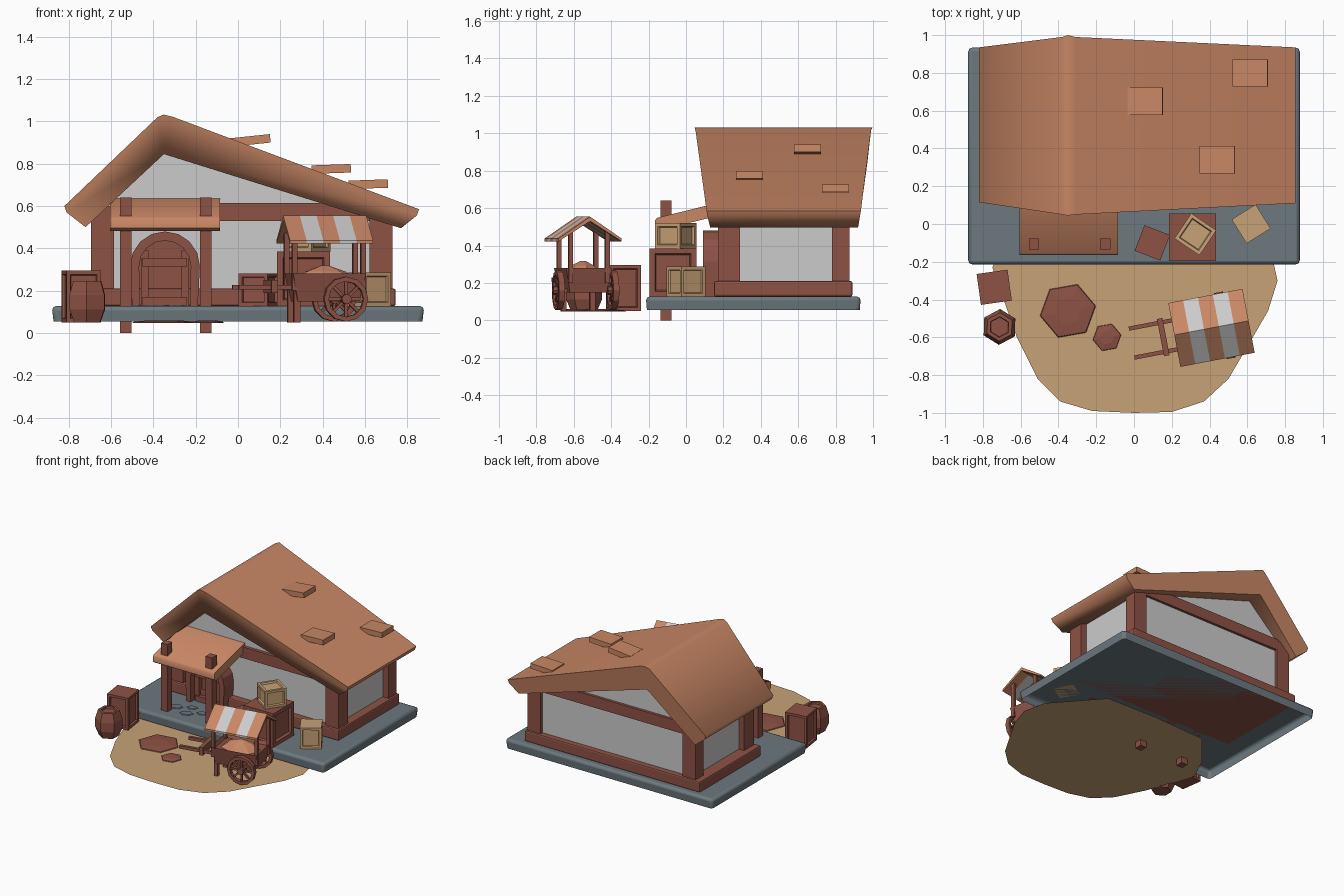
import bpy, bmesh
from math import pi, sin, cos, radians
from mathutils import Matrix, Vector

if "Cube" in bpy.data.objects:
    bpy.data.objects.remove(bpy.data.objects["Cube"])


def mat(name, rgb):
    m = bpy.data.materials.new(name)
    m.diffuse_color = (*rgb, 1)
    m.use_nodes = True
    m.node_tree.nodes["Principled BSDF"].inputs["Base Color"].default_value = m.diffuse_color
    return m


WOOD = mat("wood", (0.27, 0.085, 0.06))
ROOF = mat("roof_clay", (0.58, 0.24, 0.13))
SAND = mat("sand", (0.58, 0.36, 0.18))
STONE = mat("stone", (0.15, 0.19, 0.21))
ID = Matrix.Identity(4)


def finish(name, bm, material=None, m=ID, bevel=0, smooth=None, normals=True):
    if normals:
        bmesh.ops.recalc_face_normals(bm, faces=bm.faces)
    me = bpy.data.meshes.new(name)
    bm.to_mesh(me)
    bm.free()
    ob = bpy.data.objects.new(name, me)
    bpy.context.collection.objects.link(ob)
    ob.matrix_world = m
    if material:
        me.materials.append(material)
    if bevel:
        b = ob.modifiers.new("bevel", 'BEVEL')
        b.width, b.segments = bevel, 2
    if smooth:
        bpy.ops.object.select_all(action='DESELECT')
        ob.select_set(True)
        bpy.context.view_layer.objects.active = ob
        bpy.ops.object.shade_smooth_by_angle(angle=radians(smooth))
    return ob


def box(name, lo, hi, material=None, m=ID, inset=0, bevel=0, rot=ID, lid=False):
    """Box between two corners; inset gives framed, recessed sides (and top if lid)."""
    bm = bmesh.new()
    lo, hi = Vector(lo), Vector(hi)
    size = hi - lo
    bmesh.ops.create_cube(bm, size=1, matrix=Matrix.Diagonal((*size, 1)))
    if inset:
        bm.normal_update()
        inner = [f for f in bm.faces if abs(f.normal.z) < .5 or (lid and f.normal.z > .5)]
        bmesh.ops.inset_individual(bm, faces=inner, thickness=inset)
        bmesh.ops.inset_individual(bm, faces=inner, thickness=inset * .25, depth=-inset * .5)
    return finish(name, bm, material, m @ Matrix.Translation((lo + hi) / 2) @ rot, bevel)


def prism(name, pts, y0, y1, material=None, m=ID, smooth=None):
    """Extrude an x-z outline along y; y0 and y1 may be lists, one value per point."""
    bm = bmesh.new()
    n = len(pts)
    ys = [y if isinstance(y, list) else [y] * n for y in (y0, y1)]
    a, b = [[bm.verts.new((x, y, z)) for (x, z), y in zip(pts, yy)] for yy in ys]
    bm.faces.new(a)
    bm.faces.new(b)
    for i in range(n):
        j = (i + 1) % n
        bm.faces.new((a[i], a[j], b[j], b[i]))
    return finish(name, bm, material, m, smooth=smooth)


def lathe(name, rings, n, material, m=ID, squash=1):
    """Stack of n-sided rings (radius, z), capped top and bottom."""
    bm = bmesh.new()
    loops = [[bm.verts.new((r * cos(2 * pi * i / n), squash * r * sin(2 * pi * i / n), z))
              for i in range(n)] for r, z in rings]
    for a, b in zip(loops, loops[1:]):
        for i in range(n):
            bm.faces.new((a[i], a[(i + 1) % n], b[(i + 1) % n], b[i]))
    bm.faces.new(loops[0])
    bm.faces.new(loops[-1])
    return finish(name, bm, material, m)


def place(x, y, z=0, deg=0):
    return Matrix.Translation((x, y, z)) @ Matrix.Rotation(radians(deg), 4, 'Z')


# Ground patch
bm = bmesh.new()
outline = [(-.75, -.23), (-.62, -.6), (-.51, -.82), (-.39, -.94), (-.22, -.99), (0, -1), (.2, -.995),
           (.37, -.94), (.5, -.82), (.6, -.65), (.71, -.46), (.76, -.3), (.72, -.12), (.42, .22),
           (-.01, .23), (-.45, .21), (-.66, -.04)]
bm.faces.new([bm.verts.new((x, y, .047)) for x, y in outline])
finish("sand_patch", bm, SAND)

# Stone foundation, open underneath and slightly tapered to the bottom
bm = bmesh.new()
bmesh.ops.create_cube(bm, size=1, matrix=Matrix.Translation((0, .36, .091)) @ Matrix.Diagonal((1.76, 1.15, .072, 1)))
bmesh.ops.delete(bm, geom=[min(bm.faces, key=lambda f: f.calc_center_median().z)], context='FACES_ONLY')
for v in bm.verts:
    if v.co.z < .09:
        v.co.x *= .99
        v.co.y += .006 if v.co.y < 0 else -.006
finish("foundation", bm, STONE, bevel=.02, smooth=80, normals=False)

# Walls with timber frame
prism("walls", [(-.65, .13), (.68, .13), (.68, .55), (-.35, .88), (-.65, .6)], .205, .85)
box("sill_beam", (-.74, .15, .127), (.745, .89, .21), WOOD, bevel=.01)
for x0, x1, top in ((-.695, -.585, .6), (.62, .73, .55)):
    for y0, y1 in ((.17, .29), (.78, .875)):
        box("corner_post", (x0, y0, .13), (x1, y1, top), WOOD)
for y0, y1 in ((.18, .22), (.835, .87)):
    box("cross_beam", (-.6, y0, .53), (.62, y1, .615), WOOD)

# Main roof, longer on the right, with loose tiles
prism("main_roof", [(-.82, .6), (-.38, 1.02), (-.35, 1.032), (-.31, 1.022), (.855, .585), (.845, .555),
                    (.77, .495), (-.35, .845), (-.72, .5), (-.81, .57)],
      [.115, .05, .045, .05, .11, .115, .13, .085, .13, .12],
      [.935, .99, 1, .99, .935, .93, .92, .97, .92, .93], ROOF, smooth=80)
for x, y, z, tilt in ((.06, .65, .91, -6), (.615, .8, .703, -2), (.44, .34, .775, -2)):
    box("roof_tile", (x - .093, y - .072, z - .02), (x + .093, y + .072, z + .02), ROOF,
        rot=Matrix.Rotation(radians(tilt), 4, 'Y'))

# Porch roof and posts (outline is drawn in y-z, turned to run along x)
turn = Matrix.Rotation(pi / 2, 4, 'Z')
prism("porch_roof", [(-.165, .495), (-.165, .535), (-.155, .548), (.22, .64), (.22, .57), (-.145, .482)],
      .085, .605, ROOF, turn, smooth=50)
for x in (-.53, -.152):
    box("porch_post", (x - .027, -.135, 0), (x + .027, -.078, .64), WOOD)


# Arched doorway
def arch(w, r, z):
    return [(-.345 - w, .127)] + [(-.345 - r * cos(pi * i / 8), z + r * sin(pi * i / 8))
                                  for i in range(9)] + [(-.345 + w, .127)]


prism("door_frame", arch(.155, .165, .315) + arch(.118, .122, .315)[::-1], .09, .21, WOOD)
prism("door_panel", arch(.12, .125, .315), .165, .21, WOOD)
for x in (-.44, -.25):
    box("door_stile", (x - .018, .13, .127), (x + .018, .17, .39), WOOD)
for z in (.15, .335):
    box("door_rail", (-.45, .12, z - .02), (-.24, .17, z + .02), WOOD)

# Flat stones at the door and on the sand
for x, y, r in ((-.5, -.03, .05), (-.4, .02, .04), (-.38, -.08, .05), (-.29, -.02, .04)):
    lathe("paving_stone", [(r, .127), (r * .9, .132)], 6, STONE, place(x, y, 0, 20), .7)
for x, y, r, a in ((-.35, -.46, .15, 10), (-.143, -.6, .076, 10)):
    lathe("ground_stone", [(r, .048), (r * .97, .053), (r * .5, .06)], 6, WOOD, place(x, y, 0, a))

# Crates: x, y, base z, width, height, angle
for x, y, z, w, h, a, c in ((.31, -.07, .127, .25, .258, 0, WOOD), (.325, -.055, .385, .16, .135, -34, SAND),
                            (.097, -.1, .127, .145, .155, -21, WOOD), (.62, 0, .127, .15, .16, 32, SAND),
                            (-.74, -.335, .05, .165, .245, 8, WOOD)):
    box("crate", (-w / 2, -w / 2, 0), (w / 2, w / 2, h), c, place(x, y, z, a), inset=w * .16, lid=z > .3)

# Barrel
lathe("barrel", [(.07, .05), (.095, .11), (.095, .18), (.075, .245), (.055, .245), (.052, .23)],
      6, WOOD, place(-.712, -.545, 0, 28))

# Market cart
CART = place(.41, -.55, 0, 10.8)
bm = bmesh.new()
bmesh.ops.create_cube(bm, size=1, matrix=Matrix.Translation((.0, 0, .215)) @ Matrix.Diagonal((.35, .25, .13, 1)))
for v in bm.verts:
    if v.co.z < .2:
        v.co.x *= .85
        v.co.y *= .8
top = max(bm.faces, key=lambda f: f.calc_center_median().z)
bmesh.ops.inset_individual(bm, faces=[top], thickness=.02)
bmesh.ops.translate(bm, verts=top.verts, vec=(0, 0, -.025))
finish("cart_tray", bm, WOOD, CART)
lathe("cart_goods", [(.15, .255), (.1, .29), (.02, .318)], 7, ROOF, CART, .65)
for x in (-.165, .165):
    for y in (-.1, .1):
        box("canopy_post", (x - .012, y - .012, .2), (x + .012, y + .012, .472), WOOD, CART)
for i in range(5):
    x = -.2 + .08 * i
    section = [(-.172, .422), (-.172, .437), (0, .554), (.172, .437), (.172, .422), (0, .53)]
    prism("canopy_stripe", section, -x - .08, -x, None if i % 2 else ROOF, CART @ turn)
for s in (-1, 1):
    y = .078 * s
    box("cart_handle", (-.43, y - .011, .205), (-.1, y + .011, .228), WOOD, CART)
    box("cart_leg", (-.165, y - .014, .05), (-.135, y + .014, .22), WOOD, CART)
    # Spoked wheel
    hub = CART @ Matrix.Translation((.072, .148 * s, .16)) @ Matrix.Rotation(pi / 2, 4, 'X')
    bm = bmesh.new()
    rings = [[bm.verts.new((r * cos(pi * i / 6), r * sin(pi * i / 6), z)) for i in range(12)]
             for r, z in ((.106, -.016), (.106, .016), (.084, .016), (.084, -.016))]
    for k in range(4):
        a, b = rings[k], rings[(k + 1) % 4]
        for i in range(12):
            bm.faces.new((a[i], a[(i + 1) % 12], b[(i + 1) % 12], b[i]))
    finish("wheel_rim", bm, WOOD, hub)
    lathe("wheel_hub", [(.024, -.03), (.024, .03)], 8, WOOD, hub)
    for i in range(4):
        box("wheel_spokes", (-.09, -.007, -.008), (.09, .007, .008), WOOD,
            hub @ Matrix.Rotation(pi * i / 4, 4, 'Z'))
box("cart_axle", (.062, -.15, .15), (.082, .15, .17), WOOD, CART)
box("handle_crossbar", (-.275, -.1, .19), (-.245, .1, .25), WOOD, CART)
